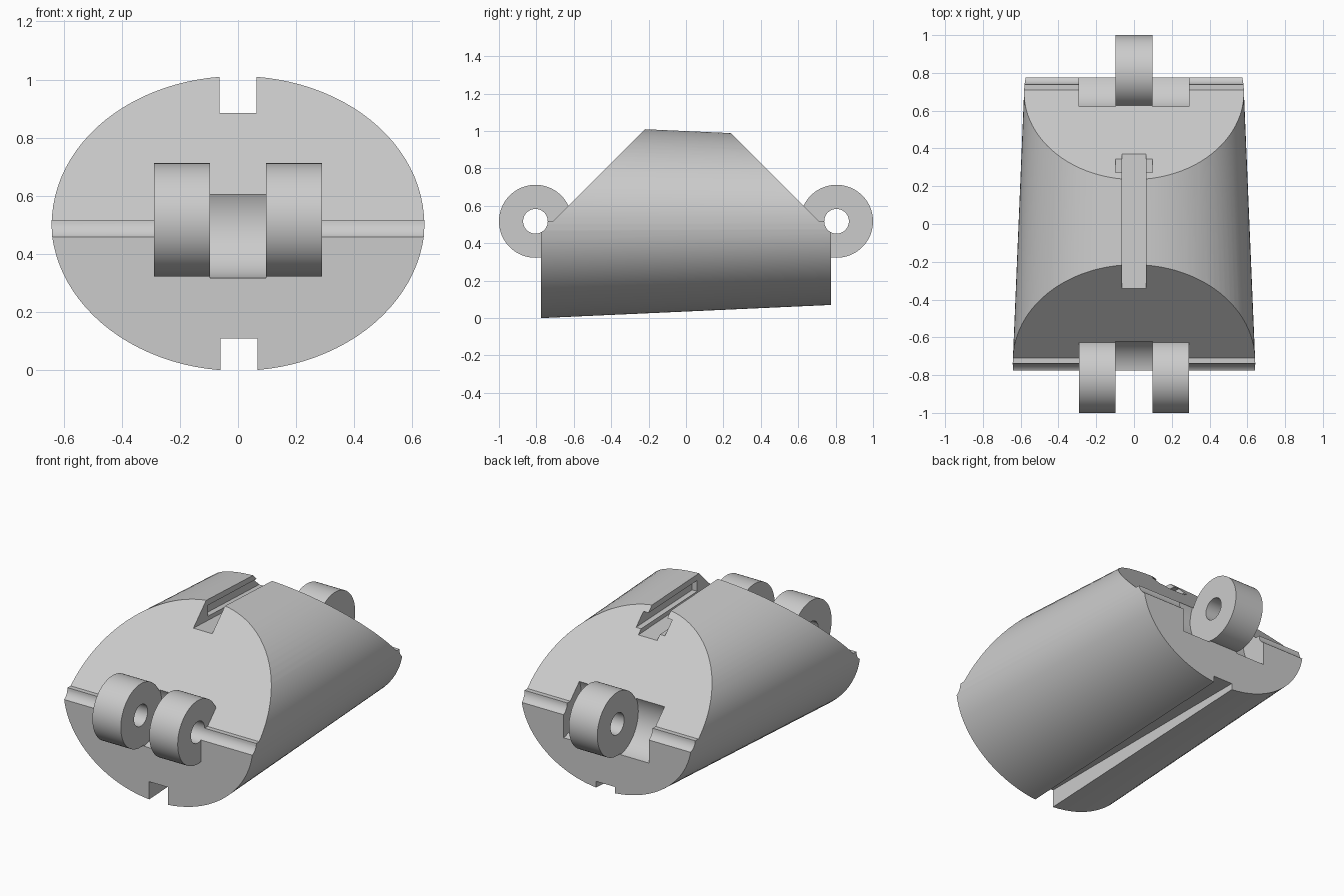
import bpy, bmesh, math

cube = bpy.data.objects.get("Cube")
if cube:
    bpy.data.objects.remove(cube, do_unlink=True)

grey = bpy.data.materials.new("light_grey")
grey.use_nodes = True
colour = (0.6, 0.6, 0.6, 1)
grey.diffuse_color = colour
grey.node_tree.nodes["Principled BSDF"].inputs["Base Color"].default_value = colour

MID = 0.517      # height of the hinge axis
AXIS = 0.805     # distance of each hinge axis from the centre
HALF = 0.775     # half length of the body
LUG = 0.097      # half width of the middle hinge knuckle
SIDE = 0.29      # outer edge of the side knuckles


def loft(name, ring_a, ring_b):
    """Closed solid between two matching rings of points."""
    bm = bmesh.new()
    a = [bm.verts.new(p) for p in ring_a]
    b = [bm.verts.new(p) for p in ring_b]
    bm.faces.new(a)
    bm.faces.new(b)
    for i in range(len(a)):
        j = (i + 1) % len(a)
        bm.faces.new((a[i], a[j], b[j], b[i]))
    bmesh.ops.recalc_face_normals(bm, faces=bm.faces)
    mesh = bpy.data.meshes.new(name)
    bm.to_mesh(mesh)
    bm.free()
    mesh.materials.append(grey)
    obj = bpy.data.objects.new(name, mesh)
    bpy.context.collection.objects.link(obj)
    return obj


def prism(name, profile, x0, x1):
    """Side profile of (y, z) points extruded along x."""
    return loft(name, [(x0, y, z) for y, z in profile], [(x1, y, z) for y, z in profile])


def disc(radius, y, count=64):
    turns = [math.tau * i / count for i in range(count)]
    return [(y + radius * math.cos(t), MID + radius * math.sin(t)) for t in turns]


def ellipse(rx, rz, y, count=96):
    turns = [math.tau * (i + 0.5) / count for i in range(count)]
    return [(rx * math.cos(t), y, MID + rz * math.sin(t)) for t in turns]


def combine(target, tool, operation):
    mod = target.modifiers.new(operation.lower(), "BOOLEAN")
    mod.operation = operation
    mod.solver = "EXACT"
    mod.object = tool
    bpy.context.view_layer.objects.active = target
    bpy.ops.object.modifier_apply(modifier=mod.name)
    bpy.data.objects.remove(tool, do_unlink=True)


def cut(name, profile, x0, x1):
    combine(body, prism(name, profile, x0, x1), "DIFFERENCE")


# Tapered elliptical body
body = loft("hinged_link_body", ellipse(0.644, 0.52, -HALF), ellipse(0.579, 0.45, HALF))

# Sloped shoulders at both ends
for s in (-1, 1):
    cut("shoulder_cutter", [(s * 0.71, MID), (s * 0.11, MID + 0.6),
                            (s * 1.2, MID + 0.6), (s * 1.2, MID)], -1, 1)

# Hinge knuckles, trimmed by the clearance pockets of the mating knuckles
combine(body, prism("front_knuckles", disc(0.195, -AXIS), -SIDE, SIDE), "UNION")
combine(body, prism("back_knuckle", disc(0.195, AXIS), -0.15, 0.15), "UNION")
cut("front_pocket", disc(0.203, -AXIS), -LUG, LUG)
for s in (-1, 1):
    cut("back_pocket", disc(0.203, AXIS), s * LUG, s * SIDE)

# Pin holes, which also leave a groove along each end
for s in (-1, 1):
    cut("pin_cutter", disc(0.066, s * AXIS, 48), -1, 1)

# Top slot, following the taper, with a wider undercut open at the back
cut("top_slot", [(-0.5, 0.892), (0.5, 0.85), (0.5, 1.2), (-0.5, 1.2)], -0.064, 0.064)
cut("top_undercut", [(-0.2, 0.905), (0.5, 0.876), (0.5, 0.945), (-0.2, 0.972)], -0.098, 0.098)

# Level slot along the bottom
cut("bottom_slot", [(-1, 0.108), (1, 0.108), (1, -0.1), (-1, -0.1)], -0.061, 0.068)

bpy.ops.object.select_all(action="DESELECT")
body.select_set(True)
bpy.context.view_layer.objects.active = body
bpy.ops.object.shade_smooth_by_angle(angle=math.radians(25))
